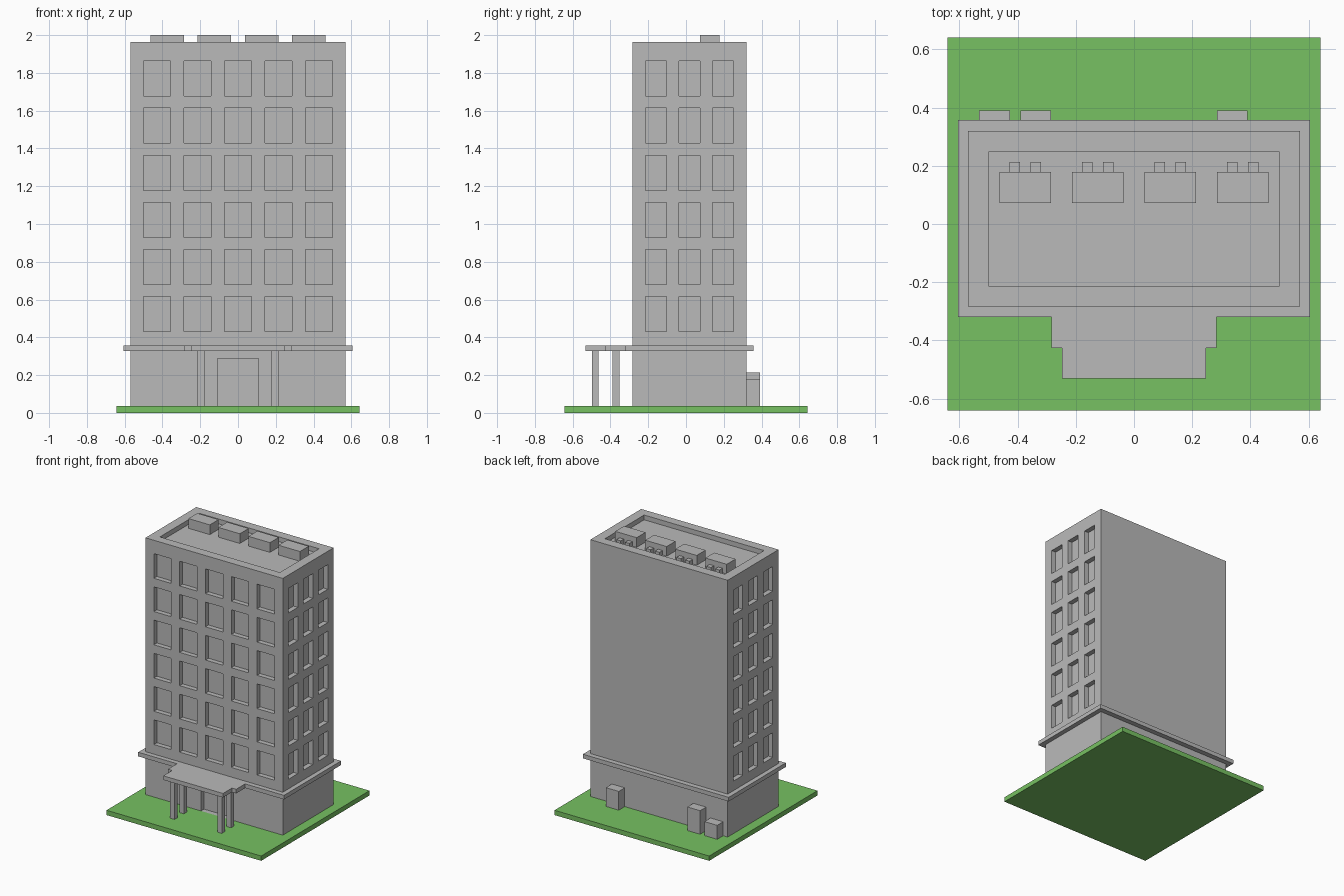
import bpy
import bmesh

cube = bpy.data.objects.get("Cube")
if cube:
    bpy.data.objects.remove(cube, do_unlink=True)


def make_material(name, color):
    mat = bpy.data.materials.new(name)
    mat.use_nodes = True
    mat.diffuse_color = color
    mat.node_tree.nodes["Principled BSDF"].inputs["Base Color"].default_value = color
    return mat


GREY = make_material("concrete grey", (0.49, 0.49, 0.49, 1))
GREEN = make_material("lawn green", (0.184, 0.533, 0.122, 1))


def add_box(bm, x0, x1, y0, y1, z0, z1):
    """Add an axis-aligned box given its limits."""
    verts = bmesh.ops.create_cube(bm, size=1)["verts"]
    for v in verts:
        v.co.x = x1 if v.co.x > 0 else x0
        v.co.y = y1 if v.co.y > 0 else y0
        v.co.z = z1 if v.co.z > 0 else z0


def finish(name, bm, mat):
    bmesh.ops.recalc_face_normals(bm, faces=bm.faces)
    mesh = bpy.data.meshes.new(name)
    bm.to_mesh(mesh)
    bm.free()
    mesh.materials.append(mat)
    obj = bpy.data.objects.new(name, mesh)
    bpy.context.collection.objects.link(obj)
    return obj


def boxes(name, limits, mat=GREY):
    bm = bmesh.new()
    for lim in limits:
        add_box(bm, *lim)
    return finish(name, bm, mat)


# Main dimensions
GROUND = 0.036
ROOF = 1.963
ROOF_FLOOR = 1.927
HX = 0.57                       # half width of the tower
FRONT, BACK = -0.283, 0.32
DEPTH = 0.036                   # depth of the recesses
OUT = 0.05                      # how far cutters reach outside

# Lawn
boxes("lawn", [(-0.642, 0.642, -0.642, 0.642, 0, GROUND)], GREEN)

# Tower, with windows, doorway and roof well cut out
tower = boxes("tower", [(-HX, HX, FRONT, BACK, GROUND - 0.01, ROOF)])

cuts = [
    (-0.498, 0.498, -0.215, 0.25, ROOF_FLOOR, ROOF + OUT),              # roof well
    (-0.109, 0.109, FRONT - OUT, FRONT + DEPTH, GROUND, 0.289),         # doorway
]
for floor in range(6):
    z0 = 0.43 + floor * 0.2495
    z1 = z0 + 0.185
    for col in range(-2, 3):
        x = col * 0.2143
        cuts.append((x - 0.072, x + 0.072, FRONT - OUT, FRONT + DEPTH, z0, z1))
    for col in range(-1, 2):
        y = 0.0185 + col * 0.178
        for x0, x1 in ((HX - DEPTH, HX + OUT), (-HX - OUT, -HX + DEPTH)):
            cuts.append((x0, x1, y - 0.055, y + 0.055, z0, z1))

cutter = boxes("tower_cutter", cuts)
cutter.hide_render = True
mod = tower.modifiers.new("openings", 'BOOLEAN')
mod.operation = 'DIFFERENCE'
mod.solver = 'EXACT'
mod.object = cutter
bpy.context.view_layer.objects.active = tower
bpy.ops.object.modifier_apply(modifier=mod.name)
bpy.data.objects.remove(cutter, do_unlink=True)

# Ledge around the tower, running into the stepped entrance canopy
half = [(0.605, 0.358), (0.605, -0.319), (0.283, -0.319),
        (0.283, -0.426), (0.248, -0.426), (0.248, -0.532)]
outline = half + [(-x, y) for x, y in reversed(half)]
bm = bmesh.new()
face = bm.faces.new([bm.verts.new((x, y, 0.327)) for x, y in outline])
top = bmesh.ops.extrude_face_region(bm, geom=[face])["geom"]
bmesh.ops.translate(bm, vec=(0, 0, 0.031),
                    verts=[g for g in top if isinstance(g, bmesh.types.BMVert)])
finish("ledge_and_canopy", bm, GREY)

# Canopy columns
for side, sx in (("left", 1), ("right", -1)):
    for place, y in (("front", -0.48), ("rear", -0.37)):
        x = sx * 0.196
        boxes(f"canopy_column_{place}_{side}",
              [(x - 0.018, x + 0.018, y - 0.018, y + 0.018, GROUND, 0.328)])

# Rooftop air units, each with two small ducts behind
for i, x in enumerate((-0.374, -0.125, 0.125, 0.374)):
    boxes(f"roof_unit_{i + 1}",
          [(x - 0.089, x + 0.089, 0.073, 0.178, ROOF_FLOOR, 2.0)])
    boxes(f"roof_unit_ducts_{i + 1}",
          [(x + d - 0.018, x + d + 0.018, 0.178, 0.214, ROOF_FLOOR, ROOF - 0.002)
           for d in (-0.036, 0.036)])

# Utility boxes against the back wall
for i, (x, z) in enumerate(((0.338, 0.177), (-0.338, 0.213), (-0.48, 0.141))):
    boxes(f"utility_box_{i + 1}",
          [(x - 0.053, x + 0.053, BACK, 0.391, GROUND, z)])
